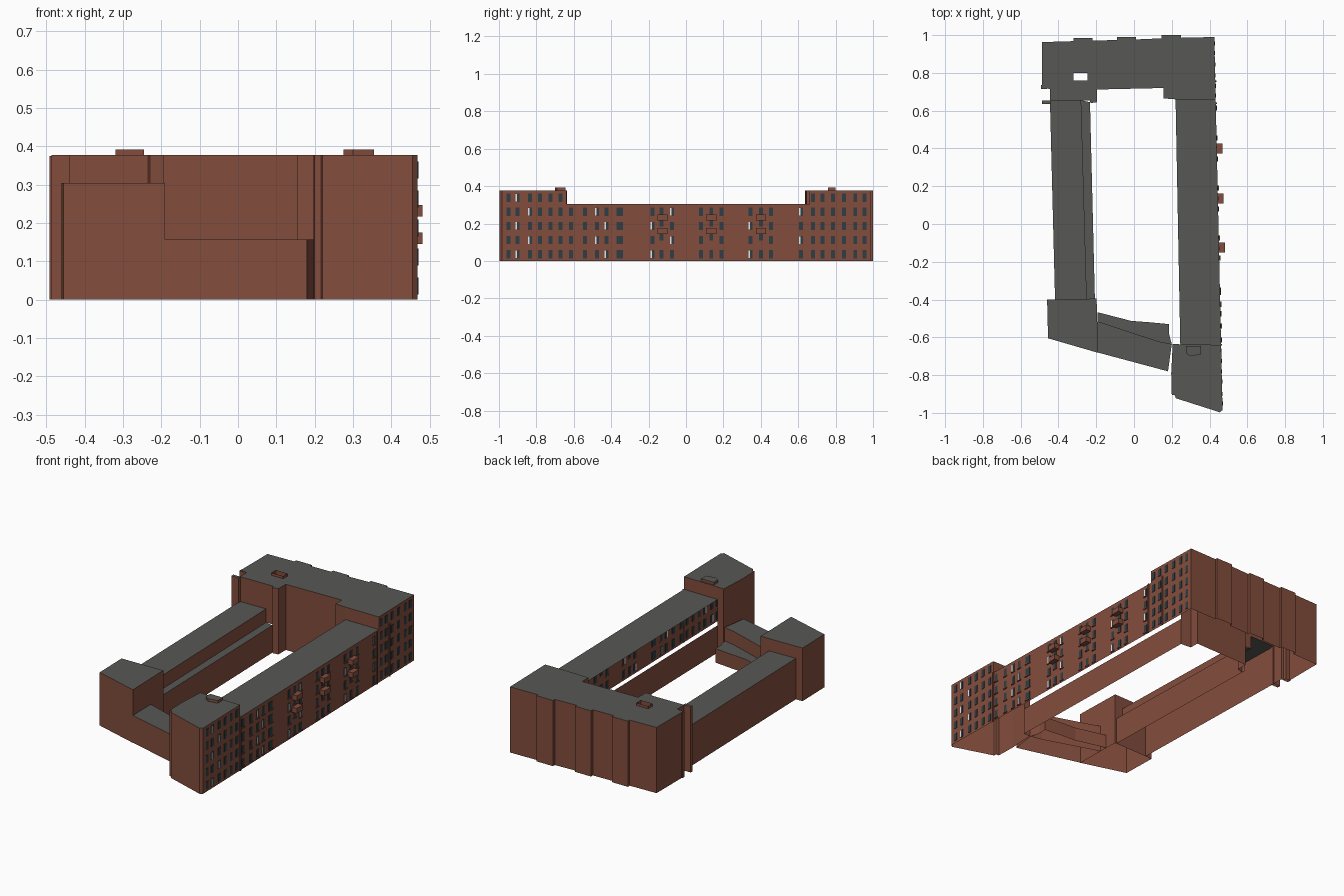
import bpy
import bmesh
from mathutils import Vector

default_cube = bpy.data.objects.get("Cube")
if default_cube:
    bpy.data.objects.remove(default_cube, do_unlink=True)


def make_material(name, rgb):
    material = bpy.data.materials.new(name)
    material.use_nodes = True
    colour = (*rgb, 1)
    material.diffuse_color = colour
    material.node_tree.nodes["Principled BSDF"].inputs["Base Color"].default_value = colour
    return material


BRICK = make_material("red brick", (.225, .074, .046))
ROOF = make_material("grey roof", (.095, .098, .09))
GLASS = make_material("dark window", (.03, .048, .058))
WHITE = make_material("white blind", (.85, .85, .85))

TALL, MID, WEST, LOW, YARD = .377, .305, .235, .157, .08


def finish(name, bm, materials):
    mesh = bpy.data.meshes.new(name)
    bm.to_mesh(mesh)
    bm.free()
    for material in materials:
        mesh.materials.append(material)
    obj = bpy.data.objects.new(name, mesh)
    bpy.context.collection.objects.link(obj)
    return obj


def add_wall(bm, start, end, bottom, top):
    corners = [(*start, bottom), (*end, bottom), (*end, top), (*start, top)]
    return bm.faces.new([bm.verts.new(c) for c in corners])


def building(name, outline, height, bases=None, hole=None):
    """Open-bottomed shell: brick walls and a grey roof. bases maps an edge to its wall bottom."""
    bm = bmesh.new()
    bases = bases or {}
    for i, start in enumerate(outline):
        bottom = bases.get(i, 0)
        if bottom < height:
            add_wall(bm, start, outline[(i + 1) % len(outline)], bottom, height)
    rim = []
    for loop in [outline] + ([hole] if hole else []):
        verts = [bm.verts.new((*p, height)) for p in loop]
        rim += [bm.edges.new((v, verts[k - 1])) for k, v in enumerate(verts)]
    filled = bmesh.ops.triangle_fill(bm, edges=rim, use_beauty=True, normal=(0, 0, 1))
    for item in filled["geom"]:
        if isinstance(item, bmesh.types.BMFace):
            item.material_index = 1
            item.normal_update()
            if item.normal.z < 0:
                item.normal_flip()
    return finish(name, bm, [BRICK, ROOF])


def add_box(bm, centre, size):
    made = bmesh.ops.create_cube(bm, size=1)
    bmesh.ops.scale(bm, vec=size, verts=made["verts"])
    bmesh.ops.translate(bm, vec=centre, verts=made["verts"])


def east(y):
    """Line of the slightly skewed street facade."""
    return .447 - .022 * y


def rectangle(left, right, front, back):
    return [(left, front), (right, front), (right, back), (left, back)]


# Rear block, with shallow bays along its back and a light well
rear = [(-.487, .72), (-.445, .715), (-.445, .652), (-.28, .655), (-.235, .655),
        (-.23, .64), (-.195, .645), (-.195, .712), (.155, .72), (.155, .665),
        (.22, .66), (east(.66), .66), (east(.99), .99)]
for right, left, y in ((.25, .145, 1), (.01, -.09, .991), (-.22, -.32, .985)):
    rear += [(right, y - .014), (right, y), (left, y), (left, y - .017)]
rear.append((-.487, .963))
well = rectangle(-.32, -.245, .76, .8)
building("rear_block", rear, TALL, {2: WEST, 3: LOW, 10: MID}, well)

# Open parapet around the light well
bm = bmesh.new()
for i, corner in enumerate(well):
    add_wall(bm, well[i - 1], corner, TALL - .01, TALL + .015)
finish("light_well_parapet", bm, [BRICK])

# Fin walls at the west end of the rear block
building("west_fin", rectangle(-.487, -.44, .635, .653), TALL)
building("west_fin_stub", rectangle(-.492, -.46, .715, .735), TALL - .002)

# East wing: street wall and roof, open above a low courtyard wall
building("east_wing", [(.22, .66), (.245, -.64), (east(-.64), -.64), (east(.66), .66)],
         MID, {0: MID, 1: MID, 3: MID})
bm = bmesh.new()
add_wall(bm, (.22, .66), (.245, -.64), 0, LOW)
finish("courtyard_wall", bm, [BRICK])

# West wing with its lower courtyard ledge
building("west_wing", [(-.445, .652), (-.418, -.4), (-.25, -.4), (-.28, .655)],
         WEST, {1: WEST, 2: LOW, 3: WEST})
building("west_ledge", [(-.28, .655), (-.25, -.4), (-.207, -.4), (-.233, .645)],
         LOW, {0: LOW, 1: LOW, 3: LOW})

# Front left corner block
building("front_left_block", [(-.46, -.4), (-.455, -.605), (-.19, -.682), (-.198, -.395)], MID)

# Low front link and the lower part behind it
building("front_link", [(-.193, -.515), (-.193, -.68), (.18, -.78), (.2, -.636), (.13, -.622)], LOW)
building("rear_link", [(-.193, -.467), (-.193, -.515), (.13, -.622), (.2, -.636), (.185, -.58),
                       (.185, -.53), (.08, -.52), (-.015, -.513)], YARD, {1: YARD, 2: YARD})

# Front right corner block and its roof hatch
building("front_right_block", [(.205, -.635), (.197, -.79), (.2, -.905), (.217, -.907), (.22, -.922),
                               (.455, -.997), (east(-.985), -.985), (east(-.64), -.64), (.245, -.637)],
         TALL, {7: MID})
building("roof_hatch", [(.275, -.645), (.275, -.685), (.3, -.7), (.355, -.69), (.355, -.645)],
         TALL + .015, {i: TALL for i in range(5)})

# Street windows: columns along the facade, rows by storey
columns = [-.95, -.9, -.835, -.78, -.725, -.67, -.615, -.54, -.475, -.425, -.355,
           -.18, -.13, -.075, .08, .135, .19, .345, .4, .455,
           .615, .68, .73, .785, .845, .905, .955]
blinds = {-.9, -.835, -.475, -.425, -.18, -.075, .345, .615}
panes, sills, covers = bmesh.new(), bmesh.new(), bmesh.new()
for y in columns:
    tall_part = y < -.64 or y > .64
    for storey in range(5 if tall_part else 4):
        z = .036 + storey * .0755
        if y in (-.13, .135, .4) and storey in (1, 2):
            z += .02
        wide = .034 if y == -.355 else .021
        add_box(panes, (east(y), y, z), (.005, wide, .044))
        if not tall_part:
            add_box(sills, (east(y) + .002, y, z - .025), (.008, wide + .006, .005))
        if y in blinds and storey % 2 == int(y * 100) % 2:
            add_box(covers, (east(y), y - wide * .32, z), (.006, wide * .35, .04))
finish("street_windows", panes, [GLASS])
finish("window_sills", sills, [BRICK])
finish("window_blinds", covers, [WHITE])

# Balconies in pairs
bm = bmesh.new()
for y in (-.125, .135, .4):
    for z in (.16, .232):
        add_box(bm, (east(y) + .014, y, z), (.034, .054, .03))
finish("balconies", bm, [BRICK])

# Slim downpipes where the blocks meet the wing
bm = bmesh.new()
for y in (-.64, .64, .755):
    add_box(bm, (east(y) + .002, y, MID / 2), (.008, .008, MID))
finish("downpipes", bm, [BRICK])
